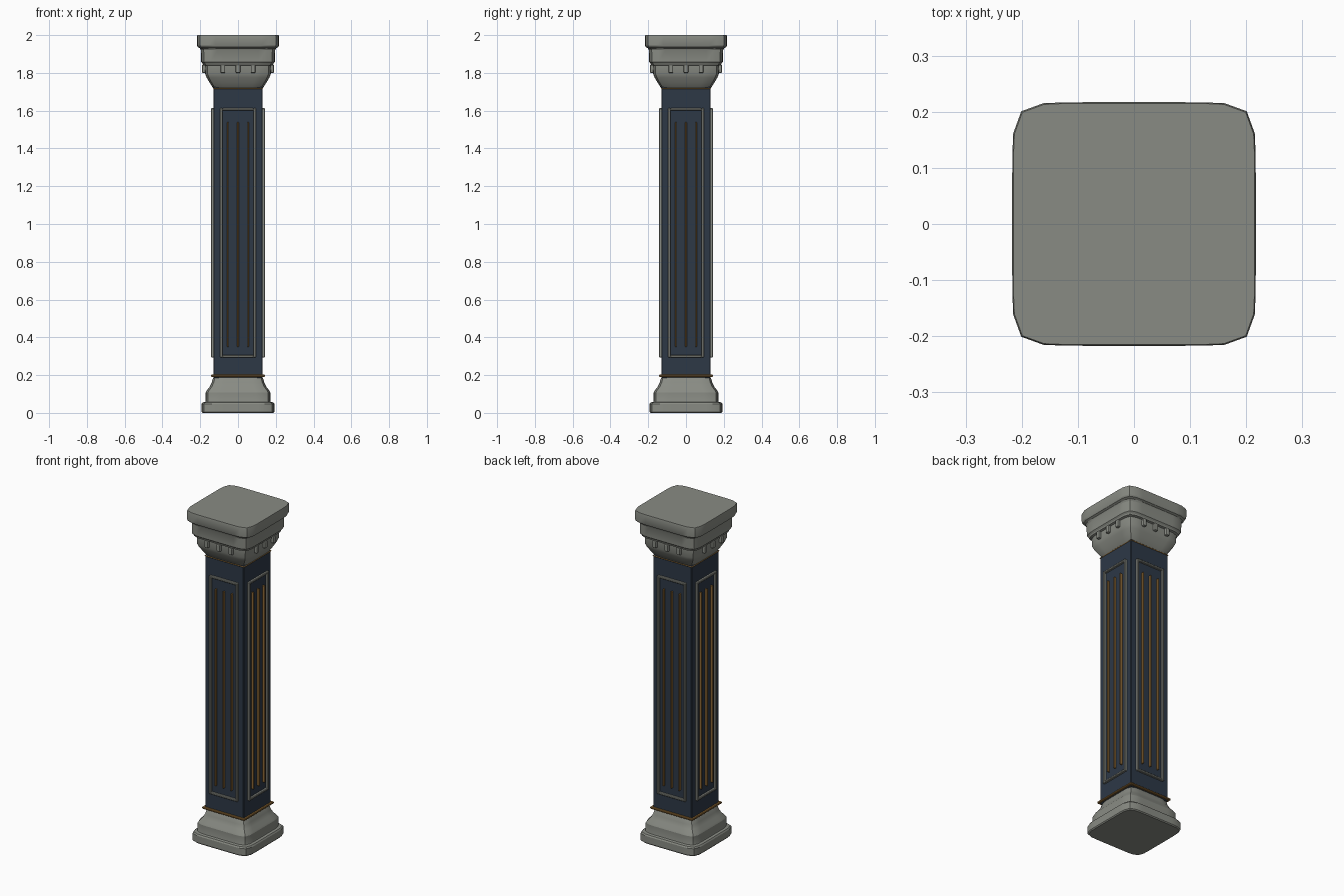
import bpy
import bmesh
from math import cos, sin, pi
from mathutils import Matrix

cube = bpy.data.objects.get("Cube")
if cube:
    bpy.data.objects.remove(cube, do_unlink=True)


def material(name, color):
    m = bpy.data.materials.new(name)
    m.use_nodes = True
    m.diffuse_color = color
    m.node_tree.nodes["Principled BSDF"].inputs["Base Color"].default_value = color
    return m


stone = material("grey stone", (0.25, 0.26, 0.23, 1))
navy = material("navy paint", (0.026, 0.04, 0.062, 1))
gold = material("aged gold", (0.27, 0.14, 0.035, 1))


def finish(bm, name, mat, smooth=False):
    bmesh.ops.recalc_face_normals(bm, faces=bm.faces)
    mesh = bpy.data.meshes.new(name)
    bm.to_mesh(mesh)
    bm.free()
    mesh.materials.append(mat)
    ob = bpy.data.objects.new(name, mesh)
    bpy.context.collection.objects.link(ob)
    if smooth:
        bpy.ops.object.select_all(action="DESELECT")
        ob.select_set(True)
        bpy.context.view_layer.objects.active = ob
        bpy.ops.object.shade_smooth_by_angle(angle=pi / 7)
    return ob


def squircle_loft(name, profile, mat, power=9, count=72):
    """Stack rounded-square rings from (half width, height) pairs."""
    bm = bmesh.new()
    rings = []
    for half, z in profile:
        ring = []
        for i in range(count):
            a = 2 * pi * i / count
            # pull samples toward the corners
            a -= 0.16 * sin(4 * a + pi) * -1
            c, s = cos(a), sin(a)
            r = half / (abs(c) ** power + abs(s) ** power) ** (1 / power)
            ring.append(bm.verts.new((r * c, r * s, z)))
        rings.append(ring)
    for low, high in zip(rings, rings[1:]):
        for i in range(count):
            j = (i + 1) % count
            bm.faces.new((low[i], low[j], high[j], high[i]))
    bm.faces.new(rings[0])
    bm.faces.new(rings[-1])
    return finish(bm, name, mat, True)


def add_box(bm, center, size):
    m = Matrix.Translation(center) @ Matrix.Diagonal((*size, 1))
    bmesh.ops.create_cube(bm, size=1, matrix=m)


def bevel(ob, width, segments=1):
    mod = ob.modifiers.new("soft edges", "BEVEL")
    mod.width = width
    mod.segments = segments


def four_sides(bm):
    """Repeat the front geometry on the other three sides."""
    source = bm.verts[:] + bm.edges[:] + bm.faces[:]
    for k in range(1, 4):
        copy = bmesh.ops.duplicate(bm, geom=source)["geom"]
        verts = [g for g in copy if isinstance(g, bmesh.types.BMVert)]
        bmesh.ops.rotate(bm, verts=verts, matrix=Matrix.Rotation(k * pi / 2, 3, "Z"))


# Moulded base
squircle_loft("base", [
    (0.188, 0), (0.193, 0.006), (0.193, 0.047), (0.188, 0.055), (0.173, 0.058),
    (0.171, 0.065), (0.171, 0.108), (0.166, 0.118), (0.150, 0.138),
    (0.139, 0.160), (0.134, 0.180), (0.128, 0.188)], stone)

# Square shaft
bm = bmesh.new()
add_box(bm, (0, 0, 0.955), (0.26, 0.26, 1.54))
bevel(finish(bm, "shaft", navy), 0.004)

# Gold bands at both ends of the shaft
for name, half, z, height in (("lower_band", 0.142, 0.196, 0.012),
                              ("upper_band", 0.133, 1.718, 0.006)):
    bm = bmesh.new()
    add_box(bm, (0, 0, z), (2 * half, 2 * half, height))
    bevel(finish(bm, name, gold), 0.003)

# Raised panel frames
bm = bmesh.new()
for side in (-1, 1):
    add_box(bm, (side * 0.088, -0.134, 0.953), (0.013, 0.018, 1.32))
    add_box(bm, (0, -0.134, 0.953 + side * 0.6535), (0.165, 0.018, 0.013))
four_sides(bm)
bevel(finish(bm, "panel_frames", stone), 0.003)

# Slim gold reeds inside the panels
bm = bmesh.new()
for x in (-0.053, 0, 0.053):
    add_box(bm, (x, -0.134, 0.945), (0.008, 0.02, 1.19))
four_sides(bm)
bevel(finish(bm, "gold_reeds", gold), 0.002)

# Flared capital with stepped top slab
squircle_loft("capital", [
    (0.130, 1.720), (0.136, 1.726), (0.150, 1.748), (0.166, 1.775),
    (0.174, 1.795), (0.175, 1.838), (0.186, 1.842), (0.188, 1.850),
    (0.195, 1.858), (0.196, 1.920), (0.201, 1.930), (0.212, 1.936),
    (0.216, 1.944), (0.217, 1.992), (0.215, 2.0)], stone)

# Dentil blocks under the slab
bm = bmesh.new()
for x in (-0.08, 0, 0.08):
    add_box(bm, (x, -0.178, 1.821), (0.024, 0.026, 0.044))
four_sides(bm)
bevel(finish(bm, "dentils", stone), 0.006, 2)
